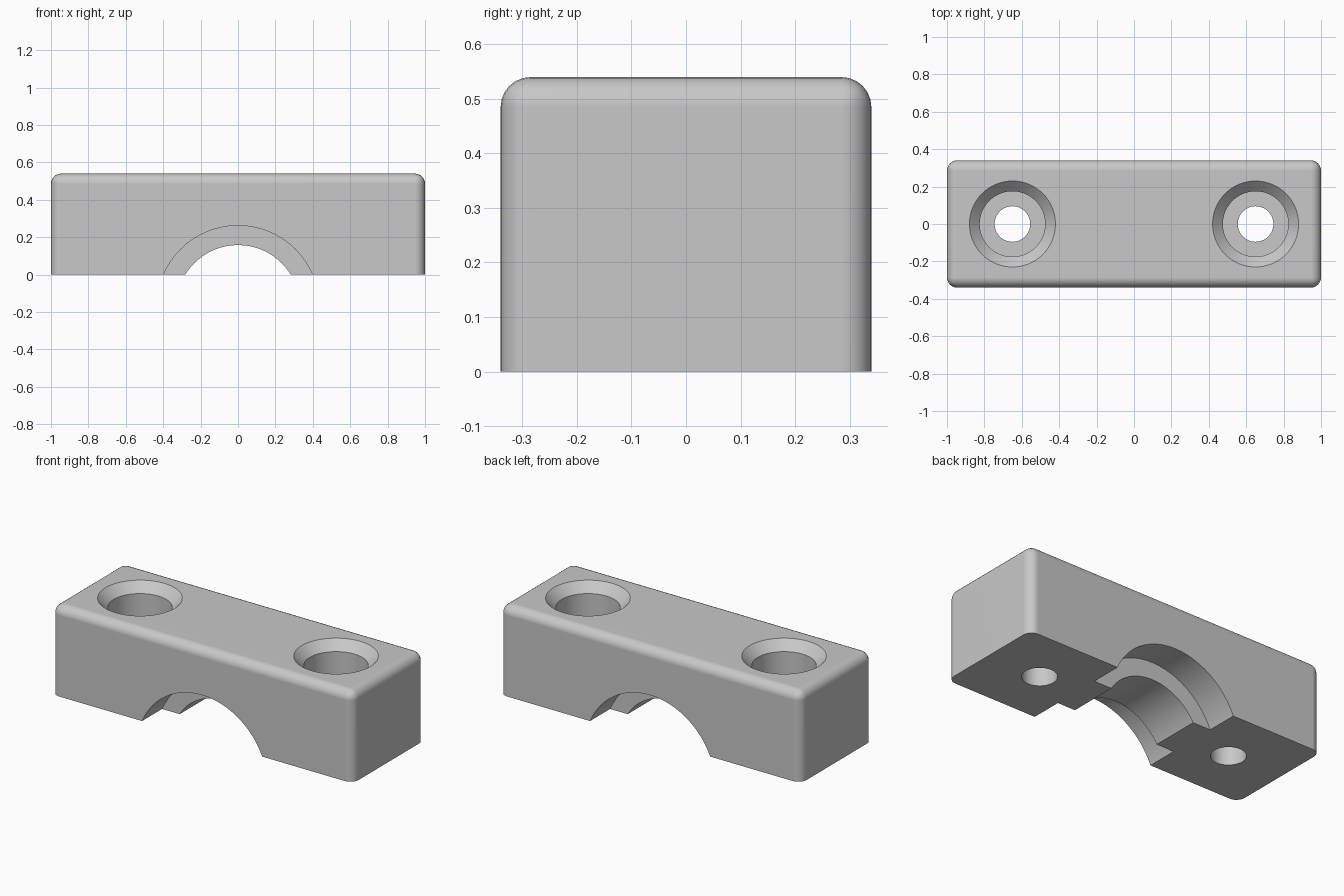
import bpy, bmesh
from math import pi, cos, sin, radians
from mathutils import Matrix

LENGTH, DEPTH, HEIGHT = 2.0, 0.68, 0.54
ROUND = 0.055           # edge rounding
SIDES = 64              # sides of the round cuts

cube = bpy.data.objects.get("Cube")
if cube:
    bpy.data.objects.remove(cube, do_unlink=True)

grey = bpy.data.materials.new("light_grey")
grey.use_nodes = True
grey.diffuse_color = (0.58, 0.58, 0.58, 1)
grey.node_tree.nodes["Principled BSDF"].inputs["Base Color"].default_value = grey.diffuse_color


def add_object(name, bm):
    bmesh.ops.recalc_face_normals(bm, faces=bm.faces)
    mesh = bpy.data.meshes.new(name)
    bm.to_mesh(mesh)
    bm.free()
    mesh.materials.append(grey)
    obj = bpy.data.objects.new(name, mesh)
    bpy.context.collection.objects.link(obj)
    return obj


def lathe(name, profile, matrix):
    """Closed solid turned from (radius, height) points around local z."""
    bm = bmesh.new()
    rings = [[bm.verts.new((r * cos(2 * pi * i / SIDES), r * sin(2 * pi * i / SIDES), h))
              for i in range(SIDES)] for r, h in profile]
    for low, high in zip(rings, rings[1:]):
        for i in range(SIDES):
            j = (i + 1) % SIDES
            bm.faces.new((low[i], low[j], high[j], high[i]))
    bm.faces.new(rings[0])
    bm.faces.new(rings[-1])
    bm.transform(matrix)
    obj = add_object(name, bm)
    obj.hide_render = True
    return obj


# Block with rounded top and upright edges, sharp at the base
bm = bmesh.new()
bmesh.ops.create_cube(bm, size=1)
bm.transform(Matrix.Translation((0, 0, HEIGHT / 2)) @ Matrix.Diagonal((LENGTH, DEPTH, HEIGHT, 1)))
edges = [e for e in bm.edges if max(v.co.z for v in e.verts) > HEIGHT / 2]
bmesh.ops.bevel(bm, geom=edges, offset=ROUND, segments=6, profile=0.5, affect='EDGES')
clamp = add_object("clamp_block", bm)

# Stepped arch, leaving a gripping rib in the middle
arch = [(0.434, -0.5), (0.434, -0.15), (0.33, -0.15),
        (0.33, 0.15), (0.434, 0.15), (0.434, 0.5)]
cutters = [lathe("arch_cutter", arch,
                 Matrix.Translation((0, 0, -0.172)) @ Matrix.Rotation(pi / 2, 4, 'X'))]

# Chamfered, counterbored screw holes
hole = [(0.095, -0.1), (0.095, 0.25), (0.175, 0.25),
        (0.175, HEIGHT - 0.055), (0.23, HEIGHT), (0.23, HEIGHT + 0.1)]
for side, label in ((-1, "right"), (1, "left")):
    cutters.append(lathe(label + "_hole_cutter", hole, Matrix.Translation((side * 0.65, 0, 0))))

bpy.ops.object.select_all(action='DESELECT')
bpy.context.view_layer.objects.active = clamp
clamp.select_set(True)
for cutter in cutters:
    cut = clamp.modifiers.new("cut", 'BOOLEAN')
    cut.operation = 'DIFFERENCE'
    cut.solver = 'EXACT'
    cut.object = cutter
    bpy.ops.object.modifier_apply(modifier=cut.name)
    bpy.data.objects.remove(cutter, do_unlink=True)

# Smooth curves, crisp edges, clean flat faces
bpy.ops.object.shade_smooth_by_angle(angle=radians(30))
normals = clamp.modifiers.new("clean_shading", 'WEIGHTED_NORMAL')
normals.keep_sharp = True
